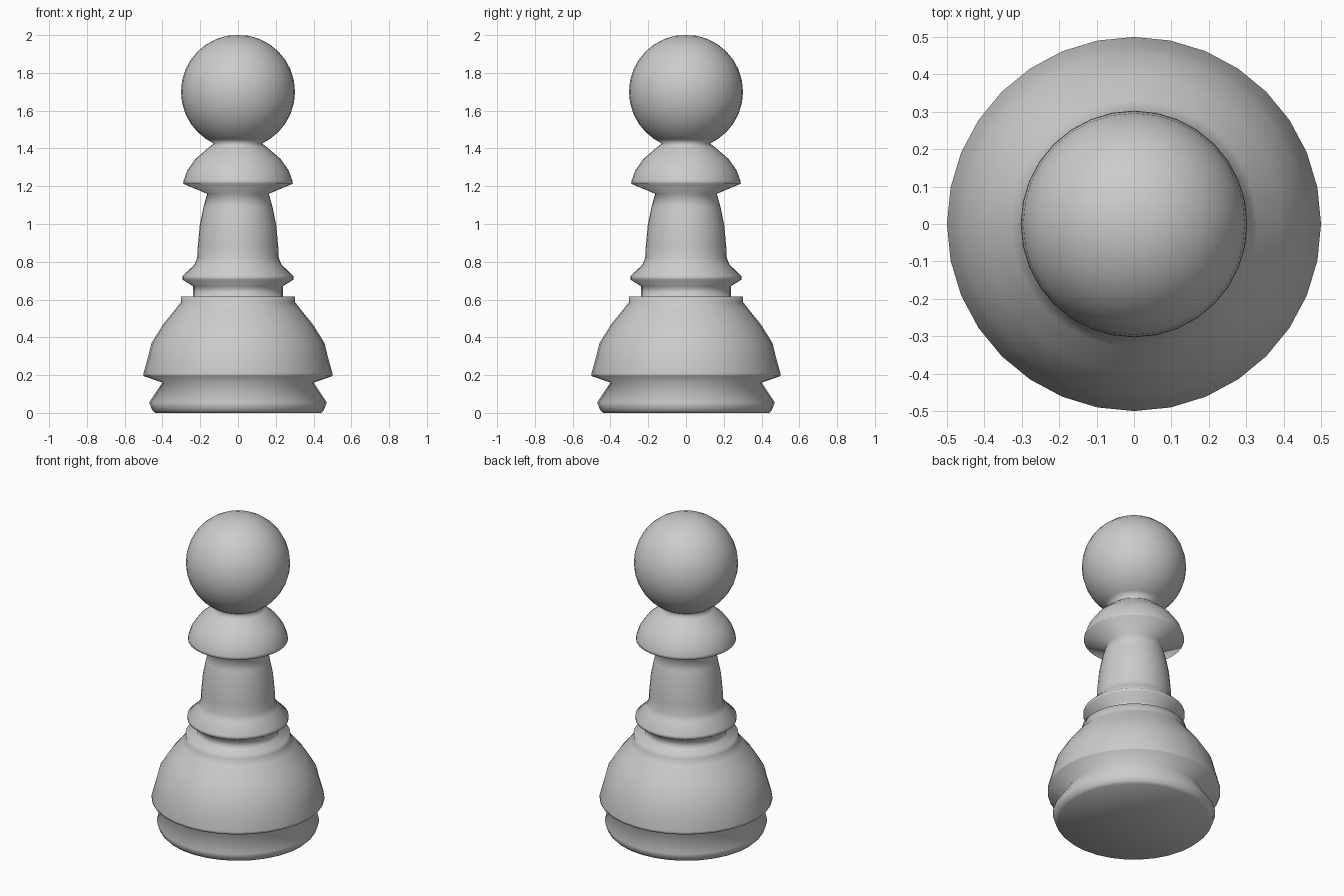
import bpy, bmesh
from math import cos, sin, pi

if "Cube" in bpy.data.objects:
    bpy.data.objects.remove(bpy.data.objects["Cube"])

SIDES = 32

def lathe(name, profile):
    """Spin a (radius, height) profile around z; radius 0 becomes a pole."""
    bm = bmesh.new()
    rings = []
    for r, z in profile:
        n = 1 if r == 0 else SIDES
        rings.append([bm.verts.new((r * cos(2 * pi * i / SIDES), r * sin(2 * pi * i / SIDES), z))
                      for i in range(n)])
    for low, high in zip(rings, rings[1:]):
        for i in range(SIDES):
            j = (i + 1) % SIDES
            quad = [low[i % len(low)], low[j % len(low)], high[j % len(high)], high[i % len(high)]]
            bm.faces.new(list(dict.fromkeys(quad)))
    bmesh.ops.recalc_face_normals(bm, faces=bm.faces)
    for f in bm.faces:
        f.smooth = True
    mesh = bpy.data.meshes.new(name)
    bm.to_mesh(mesh)
    bm.free()
    obj = bpy.data.objects.new(name, mesh)
    bpy.context.collection.objects.link(obj)
    return obj

# Turned body: foot, bell, ring, stem, collar, then the ball head
HEAD_Z, HEAD_R, RINGS = 1.70, 0.302, 16
profile = [
    (0, 0), (0.44, 0), (0.455, 0.015), (0.47, 0.055), (0.40, 0.16),         # foot
    (0.50, 0.195), (0.50, 0.21), (0.475, 0.30), (0.458, 0.37),              # bell
    (0.395, 0.47), (0.33, 0.55), (0.303, 0.585), (0.303, 0.615),
    (0.237, 0.615), (0.237, 0.67), (0.293, 0.705), (0.293, 0.725),          # ring
    (0.23, 0.785), (0.216, 0.82), (0.213, 0.88), (0.203, 0.99),             # stem
    (0.183, 1.09), (0.163, 1.16),
    (0.29, 1.213), (0.288, 1.23), (0.268, 1.285), (0.225, 1.345),           # collar
    (0.155, 1.405), (0.127, 1.426),
]
for k in range(3, RINGS):                                                   # ball head
    a = pi * k / RINGS
    profile.append((HEAD_R * sin(a), HEAD_Z - HEAD_R * cos(a)))
profile.append((0, 2.0))

lathe("pawn_body", profile)
